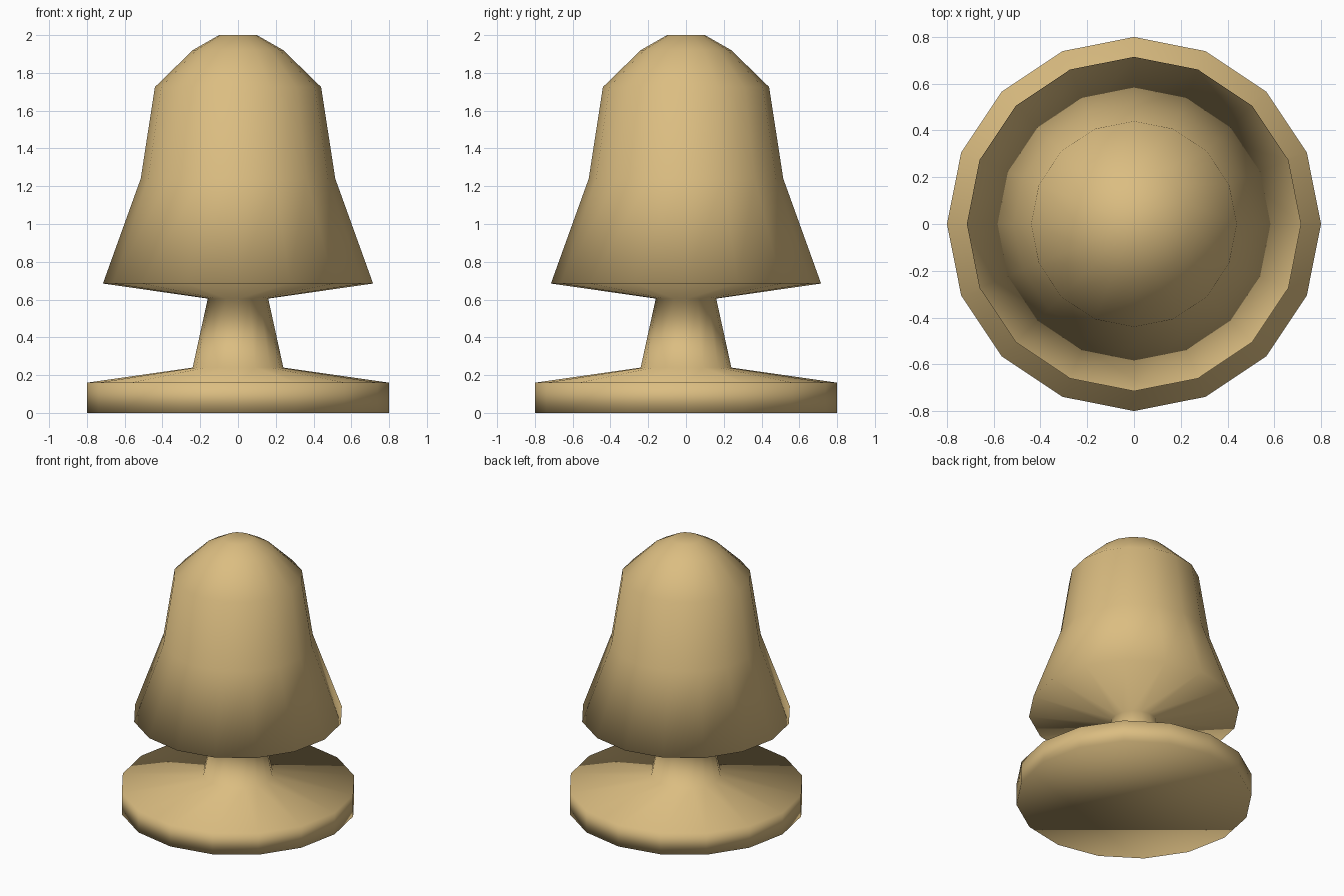
import bpy, bmesh, math

if "Cube" in bpy.data.objects:
    bpy.data.objects.remove(bpy.data.objects["Cube"], do_unlink=True)

SIDES = 16

# Pale wood colour
wood = bpy.data.materials.new("pale_wood")
wood.use_nodes = True
tan = (0.71, 0.51, 0.22, 1)
wood.diffuse_color = tan
wood.node_tree.nodes["Principled BSDF"].inputs["Base Color"].default_value = tan

# Radius and height up the outline: base disc, stem, flared bell, rounded crown
profile = [(0.8, 0), (0.8, 0.16), (0.24, 0.24), (0.16, 0.605),
           (0.715, 0.685), (0.515, 1.24), (0.44, 1.725), (0.24, 1.92), (0.1, 2)]


def lathe(name, outline):
    """Turn an outline around z, with flat caps at both ends."""
    bm = bmesh.new()
    rings = []
    for r, z in outline:
        angles = [math.tau * i / SIDES for i in range(SIDES)]
        rings.append([bm.verts.new((r * math.cos(a), r * math.sin(a), z)) for a in angles])
    for low, high in zip(rings, rings[1:]):
        for i in range(SIDES):
            j = (i + 1) % SIDES
            bm.faces.new((low[i], low[j], high[j], high[i]))
    bm.faces.new(rings[0][::-1])
    bm.faces.new(rings[-1])
    for face in bm.faces:
        face.smooth = True
    mesh = bpy.data.meshes.new(name)
    bm.to_mesh(mesh)
    bm.free()
    mesh.materials.append(wood)
    obj = bpy.data.objects.new(name, mesh)
    bpy.context.collection.objects.link(obj)
    return obj


lathe("turned_knob", profile)
